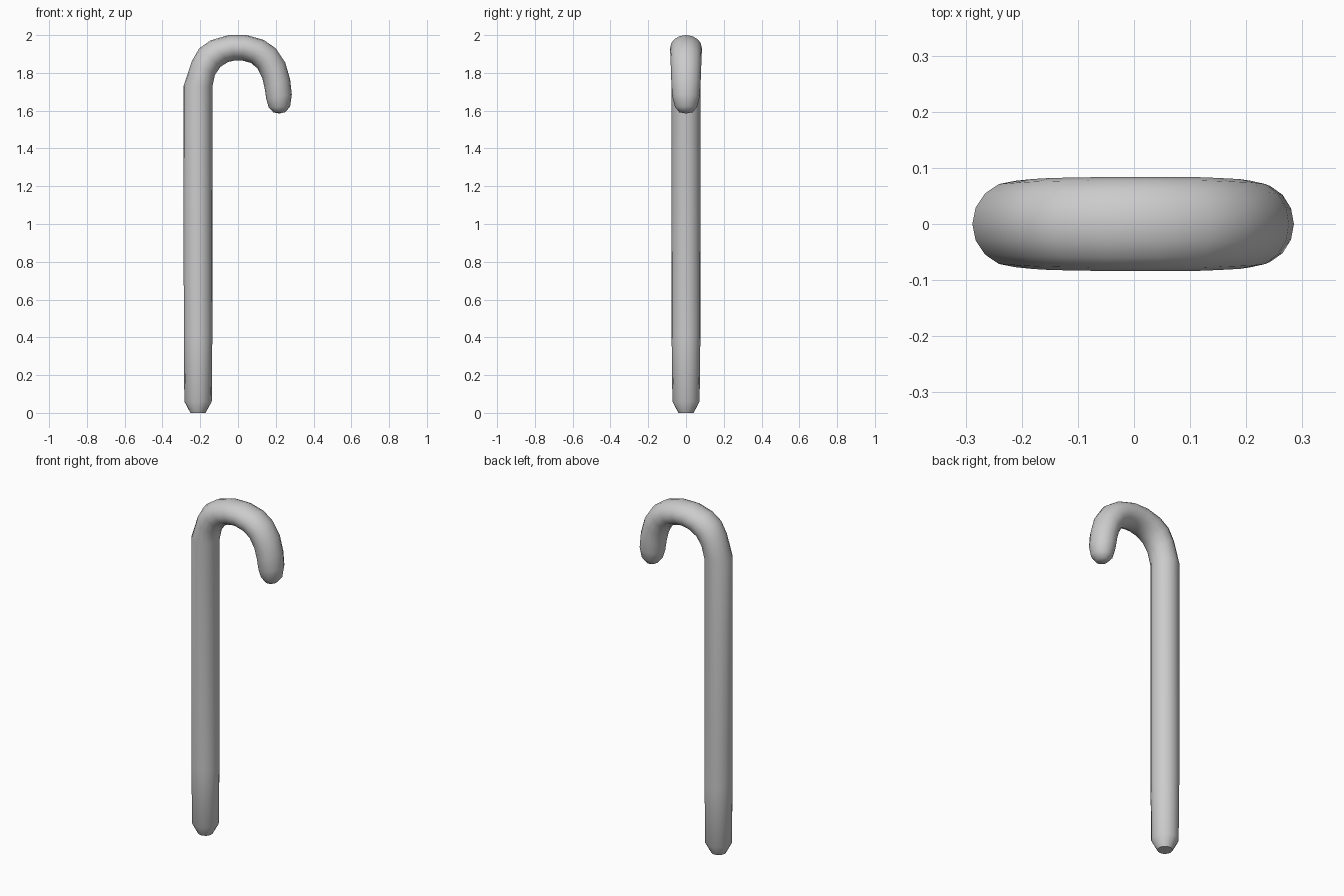
import bpy, bmesh, math

SIDES = 16

# Cross-sections along the cane: outer x, outer z, inner x, inner z, half depth in y
sections = [
    (-0.252, 0.0, -0.172, 0.0, 0.040),
    (-0.284, 0.06, -0.139, 0.06, 0.072),
    (-0.287, 0.40, -0.136, 0.40, 0.076),
    (-0.288, 1.73, -0.135, 1.73, 0.077),
    (-0.243, 1.865, -0.122, 1.79, 0.080),
    (-0.205, 1.93, -0.092, 1.833, 0.082),
    (-0.145, 1.972, -0.052, 1.858, 0.083),
    (-0.050, 2.0, -0.015, 1.866, 0.084),
    (0.045, 2.0, 0.020, 1.866, 0.084),
    (0.135, 1.975, 0.068, 1.853, 0.084),
    (0.200, 1.93, 0.102, 1.825, 0.082),
    (0.250, 1.855, 0.128, 1.775, 0.080),
    (0.276, 1.765, 0.141, 1.72, 0.077),
    (0.285, 1.685, 0.149, 1.665, 0.073),
    (0.276, 1.622, 0.162, 1.618, 0.058),
    (0.250, 1.592, 0.187, 1.591, 0.036),
]

bm = bmesh.new()
rings = []
for ox, oz, ix, iz, ry in sections:
    cx, cz, ax, az = (ox + ix) / 2, (oz + iz) / 2, (ox - ix) / 2, (oz - iz) / 2
    ring = []
    for k in range(SIDES):
        a = 2 * math.pi * k / SIDES
        ring.append(bm.verts.new((cx + ax * math.cos(a), ry * math.sin(a), cz + az * math.cos(a))))
    rings.append(ring)

# Tube walls between neighbouring sections
for r0, r1 in zip(rings, rings[1:]):
    for k in range(SIDES):
        n = (k + 1) % SIDES
        bm.faces.new((r0[k], r0[n], r1[n], r1[k]))

# Flat foot and rounded hook tip
bm.faces.new(rings[0])
tip = bm.verts.new((0.218, 0, 1.585))
for k in range(SIDES):
    bm.faces.new((rings[-1][k], rings[-1][(k + 1) % SIDES], tip))

bmesh.ops.recalc_face_normals(bm, faces=bm.faces)
mesh = bpy.data.meshes.new("hooked_cane")
bm.to_mesh(mesh)
bm.free()
cane = bpy.data.objects.new("hooked_cane", mesh)
bpy.context.collection.objects.link(cane)

# Smooth shading with a sharp foot edge
bpy.context.view_layer.objects.active = cane
cane.select_set(True)
bpy.ops.object.shade_smooth_by_angle(angle=math.radians(50))
